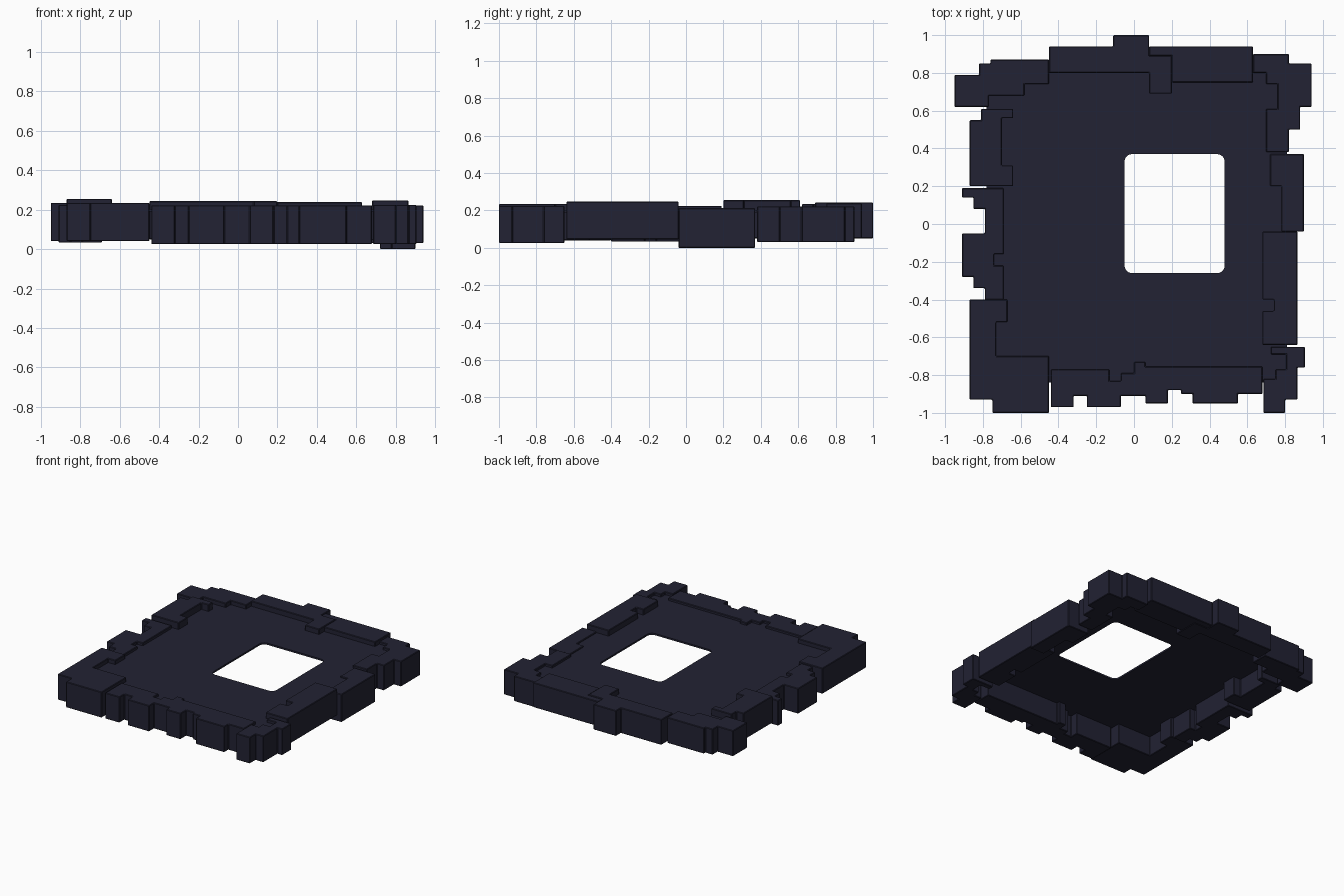
import bpy
import bmesh
from math import cos, sin, pi

default_cube = bpy.data.objects.get("Cube")
if default_cube:
    bpy.data.objects.remove(default_cube, do_unlink=True)

# One dark slate colour for everything
slate = bpy.data.materials.new("dark_slate")
slate.use_nodes = True
slate_colour = (0.016, 0.016, 0.033, 1)
slate.diffuse_color = slate_colour
shader = next(n for n in slate.node_tree.nodes if n.type == "BSDF_PRINCIPLED")
shader.inputs["Base Color"].default_value = slate_colour
shader.inputs["Roughness"].default_value = 0.8


def stepped_outline(steps):
    """Right-angled outline: each step is the x of an upright edge and the y it runs to."""
    points = []
    for index, (x, y) in enumerate(steps):
        points.append((x / 100, steps[index - 1][1] / 100))
        points.append((x / 100, y / 100))
    return points


def rounded_rectangle(left, right, front, back, radius, segments):
    """Rectangle outline with an arc at each corner."""
    points = []
    centres = [(right - radius, back - radius), (left + radius, back - radius),
               (left + radius, front + radius), (right - radius, front + radius)]
    for corner, (cx, cy) in enumerate(centres):
        for step in range(segments + 1):
            angle = (corner + step / segments) * pi / 2
            points.append((cx + radius * cos(angle), cy + radius * sin(angle)))
    return points


def extrude_outlines(name, outlines, bottom, top, bevel=0.0):
    """Upright solid from an outer outline, with any further outlines as holes."""
    bm = bmesh.new()
    edges = []
    for outline in outlines:
        verts = [bm.verts.new((x, y, bottom)) for x, y in outline]
        if len(outlines) == 1:
            bm.faces.new(verts)
        else:
            for index, vert in enumerate(verts):
                edges.append(bm.edges.new((verts[index - 1], vert)))
    if edges:
        bmesh.ops.triangle_fill(bm, edges=edges, use_beauty=True)
    result = bmesh.ops.extrude_face_region(bm, geom=bm.faces[:], use_keep_orig=True)
    for item in result["geom"]:
        if isinstance(item, bmesh.types.BMVert):
            item.co.z = top
    bmesh.ops.recalc_face_normals(bm, faces=bm.faces[:])
    mesh = bpy.data.meshes.new(name)
    bm.to_mesh(mesh)
    bm.free()
    mesh.materials.append(slate)
    obj = bpy.data.objects.new(name, mesh)
    bpy.context.collection.objects.link(obj)
    if bevel:
        modifier = obj.modifiers.new("edge_bevel", "BEVEL")
        modifier.width = bevel
        modifier.segments = 1
        modifier.limit_method = "ANGLE"
    return obj


def rim_block(name, bottom, top, steps):
    extrude_outlines(name, [stepped_outline(steps)], bottom, top, bevel=0.004)


# Thin floor plate with a rounded opening
floor_outline = [(-0.78, -0.84), (0.81, -0.84), (0.81, 0.82), (-0.78, 0.82)]
opening = rounded_rectangle(-0.05, 0.48, -0.26, 0.37, radius=0.04, segments=6)
extrude_outlines("floor_plate", [floor_outline, opening], 0.19, 0.203)

# Rim blocks along the right side (-x), from back to front
rim_block("back_right_corner_block", 0.04, 0.235,
          [(-95, 79), (-82, 85), (-76, 87), (-45, 74), (-58, 68), (-77, 62)])
rim_block("right_back_block", 0.05, 0.255,
          [(-87, 55), (-81, 61), (-64, 56), (-70, 31), (-64, 20)])
rim_block("right_middle_block", 0.033, 0.225,
          [(-91, 19), (-69, -16), (-74, -22), (-69, -40), (-79, -34),
           (-85, -28), (-91, -5), (-79, 8), (-85, 14)])
rim_block("front_right_corner_block", 0.04, 0.235,
          [(-87, -40), (-67, -52), (-73, -70), (-45, -100), (-75, -93)])

# Crenellated front rim
rim_block("front_block", 0.025, 0.222,
          [(-44, -77), (-13, -83), (-7, -79), (0, -73), (6, -75.5), (68, -90), (55, -95),
           (31, -90), (25, -88), (18, -95), (6, -91), (-7, -97), (-25, -91), (-32, -97)])

# Rim blocks along the left side (+x), from front to back
rim_block("front_left_corner_block", 0.025, 0.225,
          [(68.5, -82), (75, -77), (80.5, -69), (72.5, -65), (90.5, -76),
           (86.5, -93), (80, -100)])
rim_block("left_front_block", 0.045, 0.247,
          [(68, -46), (74, -40), (68, -4), (86.5, -64)])
rim_block("left_middle_block", 0.0, 0.212,
          [(78, 20), (72, 37), (90, -4)])
rim_block("back_left_corner_block", 0.03, 0.222,
          [(70, 61), (76, 74), (70, 80), (63, 90), (82, 85), (94, 62), (88, 50), (82, 38)])

# Two interlocking back rim blocks
rim_block("back_centre_block", 0.05, 0.243,
          [(-45, 94), (-11, 100), (8, 89), (20, 69), (8, 80)])
rim_block("back_left_block", 0.05, 0.238,
          [(8, 94), (63, 75), (20, 89)])
